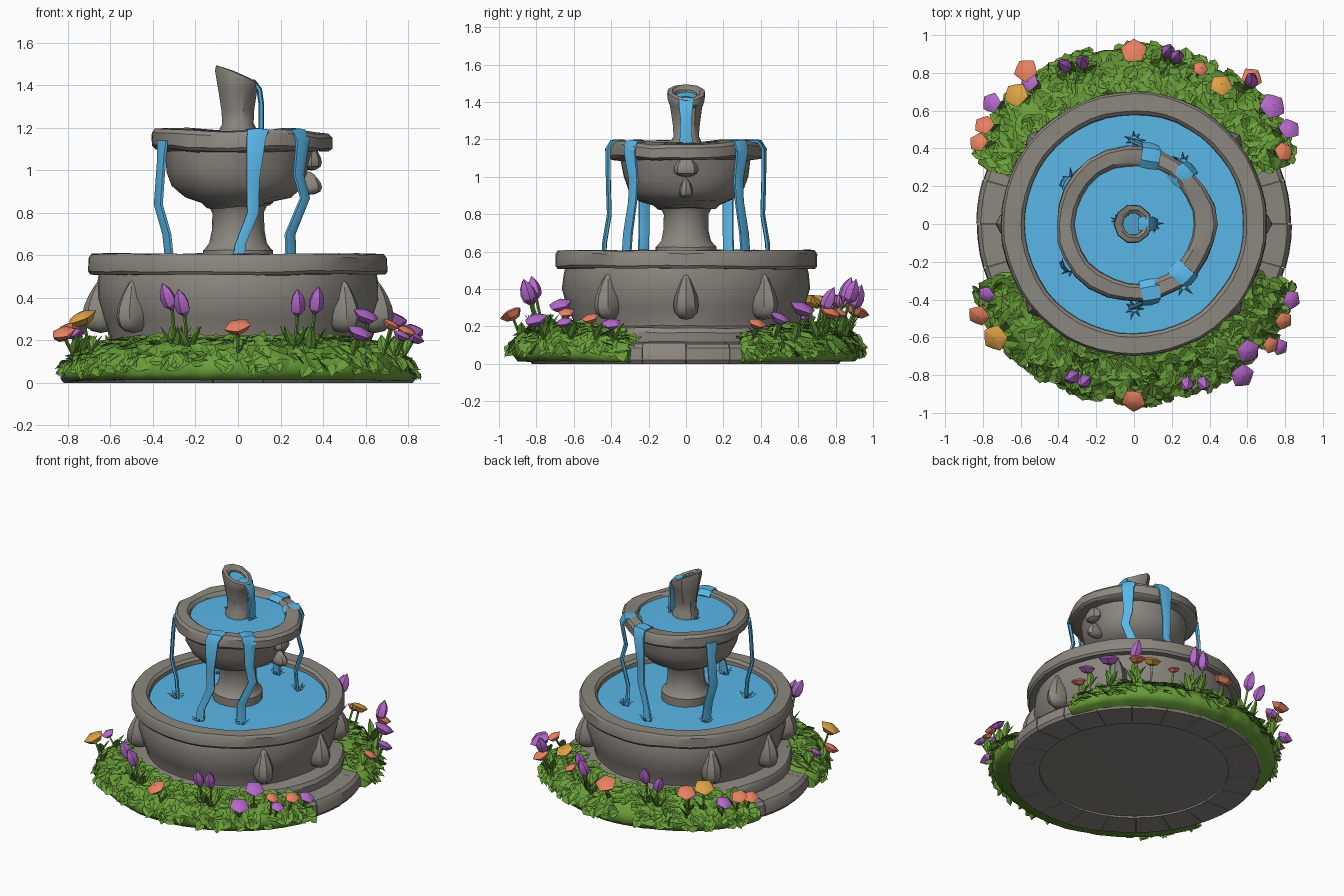
import bpy, bmesh, math, random
from mathutils import Vector, noise

if "Cube" in bpy.data.objects:
    bpy.data.objects.remove(bpy.data.objects["Cube"])

random.seed(4)


def mat(name, r, g, b):
    m = bpy.data.materials.new(name)
    m.diffuse_color = (r, g, b, 1)
    m.use_nodes = True
    m.node_tree.nodes["Principled BSDF"].inputs["Base Color"].default_value = m.diffuse_color
    return m


STONE = mat("grey stone", 0.26, 0.24, 0.212)
WATER = mat("blue water", 0.10, 0.47, 0.80)
GREEN = mat("leaf green", 0.14, 0.34, 0.04)
PURPLE = mat("purple petal", 0.46, 0.14, 0.60)
CORAL = mat("coral petal", 0.80, 0.22, 0.12)
GOLD = mat("golden petal", 0.72, 0.36, 0.06)


def make(name, verts, faces, mats, idx=None, angle=35, rough=0, recalc=True):
    me = bpy.data.meshes.new(name)
    me.from_pydata([tuple(v) for v in verts], [], faces)
    for m in mats:
        me.materials.append(m)
    if idx:
        me.polygons.foreach_set("material_index", idx)
    bm = bmesh.new()
    bm.from_mesh(me)
    if recalc:
        bmesh.ops.remove_doubles(bm, verts=bm.verts, dist=1e-5)
        bmesh.ops.recalc_face_normals(bm, faces=bm.faces)
    if rough:
        for v in bm.verts:
            v.co += noise.noise_vector(v.co * 6) * rough
    bm.to_mesh(me)
    bm.free()
    if angle:
        me.polygons.foreach_set("use_smooth", [True] * len(me.polygons))
        me.set_sharp_from_angle(angle=math.radians(angle))
    ob = bpy.data.objects.new(name, me)
    bpy.context.collection.objects.link(ob)
    return ob


def polar(r, a, z):
    return Vector((r * math.cos(a), r * math.sin(a), z))


def sweep(name, prof, m, a0=0, a1=math.tau, seg=40, rough=0, closed=False, warp=None):
    """Turn a profile of (radius, z) about z; a part turn gets end caps."""
    n, full = len(prof), a1 - a0 > 6.28
    verts = [polar(r, a0 + (a1 - a0) * i / seg, z) for i in range(seg + 1) for r, z in prof]
    if warp:
        verts = [warp(v) for v in verts]
    faces = [(i * n + j, (i + 1) * n + j, (i + 1) * n + (j + 1) % n, i * n + (j + 1) % n)
             for i in range(seg) for j in range(n if closed else n - 1)]
    if not full:
        faces += [tuple(range(n)), tuple(range(seg * n, seg * n + n))]
    return make(name, verts, faces, [m], rough=rough)


# plinth: ring of paving blocks, filler and upper step
N = 22
for i in range(N):
    a = math.tau * i / N
    o = random.uniform(-0.006, 0.006)
    sweep("paving_block", [(.62, 0), (.82 + o, 0), (.835 + o, .02), (.83 + o, .085), (.81 + o, .11 + o), (.62, .125)],
          STONE, a + .002, a + math.tau / N - .002, 3, closed=True)
sweep("plinth_core", [(0, .012), (.63, .012), (.815, .015), (.815, .095), (0, .1)], STONE)
sweep("upper_step", [(.5, .1), (.70, .1), (.705, .165), (.69, .19), (.55, .21)], STONE, rough=.008)

# lower basin with rim
sweep("lower_basin", [(.60, .18), (.605, .23), (.635, .30), (.66, .40), (.655, .48), (.65, .51), (.69, .51), (.702, .525),
      (.702, .59), (.69, .607), (.60, .607), (.582, .59), (.575, .50), (0, .50)], STONE, seg=48, rough=.008)
sweep("lower_water", [(.585, .565), (0, .57)], WATER, seg=48)


def boss(name, a, r, z, w, h, d):
    """Teardrop knob, broad at the bottom and pointed at the top."""
    vs, fs = [], []
    for i in range(9):
        t = math.pi * i / 8
        c, s = math.cos(t), math.sin(t) * (1 - .5 * math.cos(t))
        for j in range(8):
            b = math.tau * j / 8
            p = polar(r + d * s * math.cos(b), a, z + h * c)
            vs.append(p + Vector((-math.sin(a), math.cos(a), 0)) * w * s * math.sin(b))
    for i in range(8):
        for j in range(8):
            k = (j + 1) % 8
            fs.append((i * 8 + j, i * 8 + k, i * 8 + 8 + k, i * 8 + 8 + j))
    make(name, vs, fs, [STONE])


for base in (0, 180):
    for off in (-40, 0, 40):
        boss("basin_boss", math.radians(base + off), .645, .36, .062, .125, .08)


# pedestal and upper bowl, its rim drawn out a little on the right
def stretch(v):
    if v.z > 1.08 and v.x > .25:
        return Vector((v.x + .12 * (v.x - .25), v.y, v.z - .06 * (v.x - .25)))
    return v


sweep("pedestal", [(.165, .5), (.165, .625), (.15, .64), (.135, .66), (.122, .72), (.12, .80), (.135, .83), (.165, .845),
      (.165, .87)], STONE, seg=18, rough=.006)
sweep("upper_bowl", [(0, .83), (.15, .83), (.17, .85), (.25, .875), (.31, .93), (.335, 1.0), (.345, 1.09), (.40, 1.10),
      (.415, 1.115), (.415, 1.17), (.40, 1.188), (.335, 1.188), (.318, 1.175), (.30, 1.12), (0, 1.12)],
      STONE, seg=26, rough=.017, warp=stretch)
sweep("upper_water", [(.33, 1.163), (0, 1.166)], WATER, seg=32, warp=stretch)
boss("bowl_boss_upper", 0, .345, 1.06, .06, .06, .045)
boss("bowl_boss_lower", 0, .335, .94, .035, .055, .055)


# slanted spout
def slant(v):
    if v.z > 1.38:
        return Vector((v.x - .005, v.y, v.z - .45 * v.x))
    return v


sweep("spout", [(.09, 1.13), (.088, 1.19), (.074, 1.215), (.076, 1.28), (.088, 1.37), (.104, 1.425), (.10, 1.452),
      (.075, 1.455), (.058, 1.44), (.055, 1.40), (0, 1.40)], STONE, seg=10, rough=.012, warp=slant)
sweep("spout_water", [(.062, 1.43), (0, 1.43)], WATER, seg=12, warp=slant)


def stream(name, pts, th=.022):
    """Flat ribbon of water; points are (x, y, z, width), facing away from the axis."""
    vs, fs = [], []
    mid = Vector(pts[len(pts) // 2][:2] + (0,)).normalized()
    side = Vector((-mid.y, mid.x, 0))
    for i, p in enumerate(pts):
        q, a, b = Vector(p[:3]), Vector(pts[max(i - 1, 0)][:3]), Vector(pts[min(i + 1, len(pts) - 1)][:3])
        nrm = side.cross((b - a).normalized()).normalized()
        w = side * p[3] / 2
        vs += [q - w - nrm * th * .3, q - nrm * th * .6, q + w - nrm * th * .3,
               q + w + nrm * th * .3, q + nrm * th * .6, q - w + nrm * th * .3]
    for i in range(len(pts) - 1):
        for j in range(6):
            k = (j + 1) % 6
            fs.append((i * 6 + j, i * 6 + k, i * 6 + 6 + k, i * 6 + 6 + j))
    e = len(vs) - 6
    make(name, vs, fs + [tuple(range(6)), tuple(range(e, e + 6))], [WATER])


def splash(x, y, z, s):
    vs, fs = [], []
    for i in range(7):
        a = math.tau * i / 7 + random.uniform(-.2, .2)
        c, k = Vector((x, y, z)), len(vs)
        vs += [c + polar(s * .4, a - .45, 0), c + polar(s * .4, a + .45, 0),
               c + polar(s * .4, a, s * .4), c + polar(s * random.uniform(.8, 1.25), a, s * .5)]
        fs += [(k, k + 1, k + 3), (k + 1, k + 2, k + 3), (k + 2, k, k + 3), (k, k + 2, k + 1)]
    make("splash", vs, fs, [WATER], angle=0)


stream("spout_stream", [(.02, 0, 1.42, .07), (.075, 0, 1.415, .075), (.1, 0, 1.38, .075), (.11, 0, 1.31, .06),
                        (.11, 0, 1.16, .07)])
splash(.11, 0, 1.166, .04)
splash(-.09, .02, 1.166, .035)
for s in (-1, 1):
    stream("middle_stream", [(.075, .30 * s, 1.162, .1), (.085, .335 * s, 1.188, .1), (.095, .395 * s, 1.186, .1),
           (.085, .418 * s, 1.15, .09), (.07, .415 * s, .95, .06), (.07, .41 * s, .80, .055), (.01, .435 * s, .65, .05),
           (0, .44 * s, .56, .06)])
    stream("right_stream", [(.21, .22 * s, 1.162, .09), (.235, .25 * s, 1.188, .09), (.285, .29 * s, 1.186, .09),
           (.305, .30 * s, 1.14, .08), (.285, .28 * s, .98, .06), (.315, .285 * s, .87, .055), (.245, .31 * s, .70, .06),
           (.25, .32 * s, .56, .06)])
    stream("left_stream", [(-.355, .215 * s, 1.14, .08), (-.36, .225 * s, 1.05, .06), (-.375, .225 * s, .84, .06),
           (-.335, .225 * s, .70, .06), (-.32, .23 * s, .56, .06)])
    for x, y in ((0, .445), (.26, .325), (-.33, .235)):
        splash(x, y * s, .568, .055)

# planting beds: lumpy body plus scattered leaves, front and back
SEC = [(.65, .01), (.65, .185), (.73, .2), (.80, .185), (.875, .15), (.925, .10), (.93, .05), (.90, .015)]


def bed(u, a):
    """Point on the bed; u runs across the section and a is the angle in degrees, 21 to 159."""
    e = max(0, min(1, min(a - 20, 160 - a) / 26)) ** .5
    i = min(int(u), 6)
    r, z = (SEC[i][k] + (SEC[i + 1][k] - SEC[i][k]) * (u - i) for k in (0, 1))
    return polar(.80 + (r - .80) * (.55 + .45 * e), math.radians(a), z * (.45 + .55 * e))


def leaf(vs, fs, p, d, up, l, w):
    s = d.cross(up).normalized() * w
    k, lift = len(vs), up * w * .3
    vs += [p, p + d * l * .35 + s + lift, p + d * l * .7 + s * .8 + lift, p + d * l,
           p + d * l * .7 - s * .8 + lift, p + d * l * .35 - s + lift]
    fs += [(k, k + 3, k + 2, k + 1), (k, k + 5, k + 4, k + 3)]


for nm, sg in (("back", 1), ("front", -1)):
    turn = lambda v: Vector((v.x, v.y * sg, v.z))
    vs = [turn(bed(j, 21 + 138 * i / 70)) for i in range(71) for j in range(8)]
    vs = [v + noise.noise_vector(v * 14) * .025 * min(1, v.z * 12) for v in vs]
    fs = [(i * 8 + j, i * 8 + 8 + j, i * 8 + 8 + (j + 1) % 8, i * 8 + (j + 1) % 8) for i in range(70) for j in range(8)]
    make(nm + "_bed", vs, fs + [tuple(range(8)), tuple(range(560, 568))], [GREEN], angle=60)
    vs, fs = [], []
    for i in range(360):
        u, a = random.uniform(1.2, 6.0), random.uniform(22, 158)
        p = turn(bed(u, a))
        out = Vector((p.x, p.y, 0)).normalized()
        up = (Vector((0, 0, 1)) * (1 if u < 5 else .5) + out * (.3 if u < 4 else .7)).normalized()
        rnd = Vector([random.uniform(-1, 1) for _ in range(3)])
        d = (out * .7 + rnd + Vector((0, 0, .1)))
        d = (d - up * d.dot(up) * .72).normalized()
        l = random.uniform(.075, .115)
        leaf(vs, fs, p - d * l * .5 + up * .01, d, up, l, l * .36)
    make(nm + "_leaves", [Vector((v.x, v.y, max(v.z, .01))) for v in vs], fs, [GREEN], angle=0, recalc=False)


# flowers: stem, long leaves and bloom in one object
def flower(kind, x, y, z, petal, s):
    out = Vector((x, y, 0)).normalized()
    side = Vector((-out.y, out.x, 0))
    top = Vector((x, y, z))
    foot = top - out * .05 - Vector((0, 0, z - .13))
    vs = [c + polar(.008, math.tau * i / 4, 0) for c in (foot, top) for i in range(4)]
    fs = [(i, (i + 1) % 4, 4 + (i + 1) % 4, 4 + i) for i in range(4)]
    for t in range(4 if kind == "tulip" else 2):
        a = t * 1.57 + x * 9
        d = (polar(.5, a, .85)).normalized()
        leaf(vs, fs, foot, d, polar(-1, a, .5).normalized(), .16 if kind == "tulip" else .11, .025)
    stems = len(fs)
    ax = (Vector((0, 0, 1)) + out * (.35 if kind == "tulip" else .5) + side * random.uniform(-.3, .3)).normalized()
    e1 = ax.cross(side).normalized()
    e2 = ax.cross(e1)
    rings = ([(.001, -.012), (.032, .02), (.036, .055), (.026, .09), (.001, .125)] if kind == "tulip" else
             [(.001, -.03), (.04, -.018), (.066, .012), (.038, .026), (.001, .03)])
    k, n = len(vs), 10
    for r, h in rings:
        for i in range(n):
            a = math.tau * i / n
            q = r * s * (1 if i % 2 else .85)
            vs.append(top + ax * h * s + e1 * q * math.cos(a) + e2 * q * math.sin(a))
    fs += [(k + j * n + i, k + j * n + (i + 1) % n, k + j * n + n + (i + 1) % n, k + j * n + n + i)
           for j in range(4) for i in range(n)]
    make(kind, vs, fs, [GREEN, petal], [0] * stems + [1] * (len(fs) - stems), angle=30)


for x, y, z in ((-.31, -.80, .35), (-.25, -.82, .32), (.28, -.83, .32), (.36, -.83, .33), (.22, .87, .33),
                (.17, .90, .30), (-.27, .84, .34), (-.35, .83, .30), (.62, .74, .29)):
    flower("tulip", x, y, z, PURPLE, 1.05)
for x, y, z, c, s in ((0, -.93, .26, CORAL, 1), (.57, -.80, .23, PURPLE, 1), (.60, -.67, .31, PURPLE, 1),
                      (.72, -.64, .27, CORAL, .7), (.77, -.65, .22, PURPLE, .7), (.79, -.51, .24, CORAL, .75),
                      (.83, -.40, .21, PURPLE, .8), (-.73, -.60, .30, GOLD, 1.1), (-.82, -.48, .23, CORAL, .9),
                      (-.78, -.37, .23, PURPLE, .7), (0, .91, .28, CORAL, 1.1),
                      (.35, .82, .27, CORAL, .65), (.46, .73, .33, GOLD, .95), (.62, .77, .27, CORAL, .9),
                      (.73, .62, .29, PURPLE, 1.1), (.82, .50, .24, PURPLE, .9), (.79, .38, .21, CORAL, .8),
                      (-.57, .81, .33, CORAL, 1), (-.55, .75, .30, PURPLE, .8), (-.62, .68, .33, GOLD, 1.05),
                      (-.75, .64, .24, PURPLE, .85), (-.79, .52, .25, CORAL, .85), (-.82, .43, .22, CORAL, .8)):
    flower("open_bloom", x, y, z, c, s)
